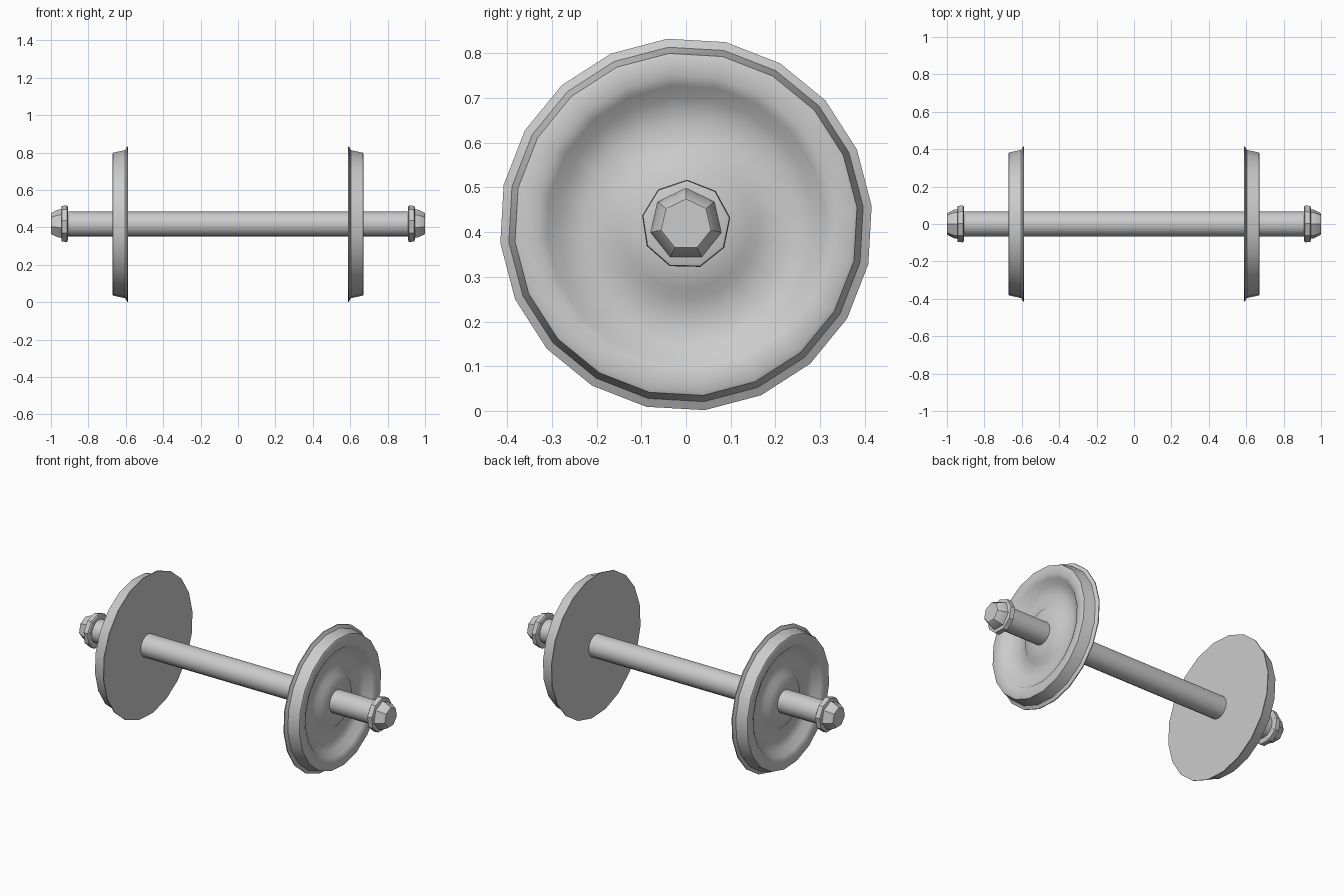
import bpy, bmesh
from math import sin, cos, pi

if "Cube" in bpy.data.objects:
    bpy.data.objects.remove(bpy.data.objects["Cube"])

CENTRE_Z = 0.417


def lathe(name, profile, sides, smooth_angle=None, phase=0.0, mirror=True):
    """Revolve (x, radius) points around the x axis; radius 0 closes to a point."""
    bm = bmesh.new()
    rings = []
    for x, r in profile:
        if r == 0:
            rings.append([bm.verts.new((x, 0, 0))] * sides)
        else:
            rings.append([bm.verts.new((x, r * cos(phase + 2 * pi * i / sides),
                                        r * sin(phase + 2 * pi * i / sides)))
                          for i in range(sides)])
    for a, b in zip(rings, rings[1:]):
        for i in range(sides):
            j = (i + 1) % sides
            quad = list(dict.fromkeys((a[i], a[j], b[j], b[i])))
            bm.faces.new(quad)
    bmesh.ops.recalc_face_normals(bm, faces=bm.faces)
    mesh = bpy.data.meshes.new(name)
    bm.to_mesh(mesh)
    bm.free()
    ob = bpy.data.objects.new(name, mesh)
    ob.location.z = CENTRE_Z
    bpy.context.collection.objects.link(ob)
    if mirror:
        ob.modifiers.new("other_side", 'MIRROR').use_axis = (True, False, False)
    if smooth_angle:
        bpy.context.view_layer.objects.active = ob
        ob.select_set(True)
        bpy.ops.object.shade_smooth_by_angle(angle=smooth_angle)
        ob.select_set(False)
    return ob


# Axle running the full width
lathe("axle", [(-0.93, 0), (-0.93, 0.067), (0.93, 0.067), (0.93, 0)],
      16, 0.9, mirror=False)

# Wheels: flat inner face, thin flange, coned tread, rounded rim, dished web, hub
lathe("wheel", [(0.59, 0), (0.588, 0.417), (0.593, 0.417), (0.603, 0.398),
                (0.668, 0.384), (0.672, 0.375), (0.67, 0.335), (0.66, 0.312),
                (0.628, 0.285), (0.618, 0.23), (0.622, 0.168),
                (0.642, 0.145), (0.645, 0.06), (0.645, 0)],
      20, 0.75, 0.1)

# Bearing collars near the axle ends
lathe("axle_collar", [(0.91, 0), (0.91, 0.093), (0.915, 0.1), (0.942, 0.098),
                      (0.945, 0.09), (0.945, 0)], 9, 0.5, 0.15)

# Tapered end caps
lathe("axle_end_cap", [(0.94, 0), (0.94, 0.082), (0.962, 0.078), (0.995, 0.062),
                       (1.0, 0.057), (1.0, 0)], 7, 0.5, pi / 2)
